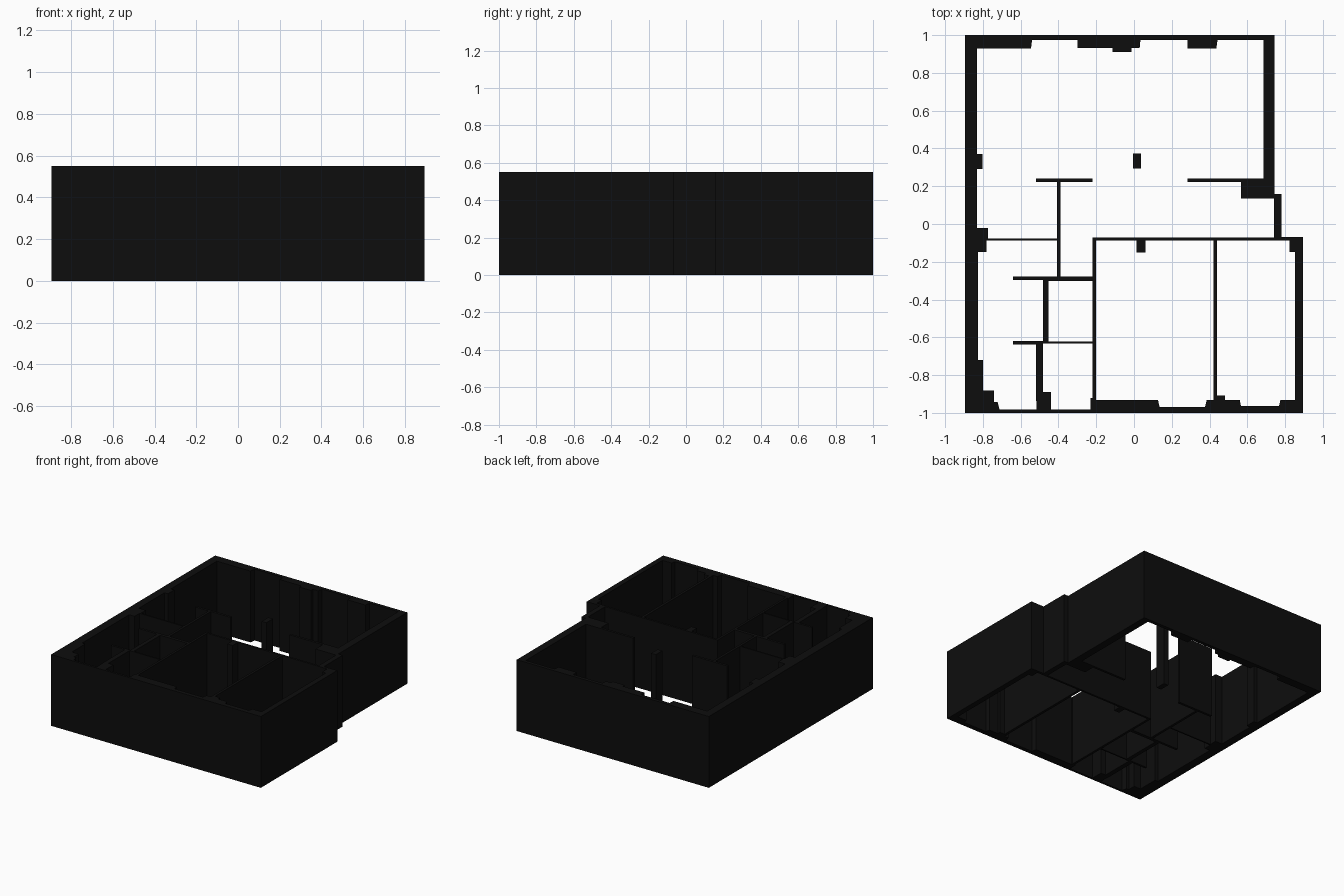
import bpy, bmesh
from mathutils import Vector

H = 0.55  # wall height

black = bpy.data.materials.new("black_plaster")
black.diffuse_color = (0.004, 0.004, 0.004, 1)


def extrude_plan(name, *loops):
    """Fill closed plan outlines (later loops are holes) and raise them to wall height."""
    bm = bmesh.new()
    edges = []
    for loop in loops:
        vs = [bm.verts.new((x, y, 0)) for x, y in loop]
        edges += [bm.edges.new((a, b)) for a, b in zip(vs, vs[1:] + vs[:1])]
    bmesh.ops.triangle_fill(bm, use_beauty=True, edges=edges, normal=Vector((0, 0, 1)))
    top = bmesh.ops.extrude_face_region(bm, geom=bm.faces[:])["geom"]
    bmesh.ops.translate(bm, vec=(0, 0, H),
                        verts=[v for v in top if isinstance(v, bmesh.types.BMVert)])
    bmesh.ops.recalc_face_normals(bm, faces=bm.faces[:])
    mesh = bpy.data.meshes.new(name)
    bm.to_mesh(mesh)
    bm.free()
    mesh.materials.append(black)
    obj = bpy.data.objects.new(name, mesh)
    bpy.context.collection.objects.link(obj)
    return obj


def wall(name, x0, x1, y0, y1):
    return extrude_plan(name, [(x0, y0), (x1, y0), (x1, y1), (x0, y1)])


# Outer shell: outside outline, then inside outline with its piers, side by side
outside = [(-0.895, 1), (0.745, 1), (0.745, 0.16), (0.782, 0.16),
           (0.782, -0.068), (0.895, -0.068), (0.895, -1), (-0.895, -1)]
north = [(-0.832, 0.93), (-0.545, 0.93), (-0.54, 0.973),
         (-0.298, 0.973), (-0.298, 0.933), (-0.113, 0.933), (-0.113, 0.91),
         (-0.014, 0.91), (-0.014, 0.933), (0.03, 0.933), (0.034, 0.973),
         (0.282, 0.973), (0.282, 0.93), (0.436, 0.93), (0.442, 0.973)]
east = [(0.686, 0.973), (0.686, 0.241), (0.567, 0.241), (0.567, 0.135),
        (0.742, 0.135), (0.742, -0.088), (0.822, -0.088), (0.822, -0.148),
        (0.853, -0.148), (0.853, -0.931)]
south = [(0.775, -0.931), (0.768, -0.963), (0.566, -0.963), (0.56, -0.931),
         (0.483, -0.931), (0.483, -0.907), (0.44, -0.907), (0.44, -0.931),
         (0.385, -0.931), (0.376, -0.968), (0.135, -0.968), (0.127, -0.931),
         (-0.2, -0.931), (-0.2, -0.922), (-0.23, -0.922), (-0.23, -0.983),
         (-0.44, -0.983), (-0.44, -0.89), (-0.483, -0.89), (-0.52, -0.89),
         (-0.515, -0.983), (-0.712, -0.983), (-0.722, -0.942)]
west = [(-0.742, -0.942), (-0.742, -0.882), (-0.8, -0.882), (-0.8, -0.72),
        (-0.826, -0.72), (-0.826, -0.148), (-0.78, -0.148), (-0.78, -0.088),
        (-0.773, -0.088), (-0.773, -0.02), (-0.832, -0.02), (-0.832, 0.292),
        (-0.802, 0.292), (-0.802, 0.37), (-0.832, 0.37)]
extrude_plan("outer_walls", outside, north + east + south + west)

# Free-standing column in the large room
wall("column", -0.004, 0.036, 0.294, 0.374)

# Hall partitions
wall("hall_wall_right", 0.282, 0.567, 0.222, 0.241)
extrude_plan("hall_wall_left", [
    (-0.52, 0.241), (-0.22, 0.241), (-0.22, 0.222), (-0.388, 0.222),
    (-0.388, -0.278), (-0.407, -0.278), (-0.407, 0.222), (-0.52, 0.222)])
wall("west_room_wall", -0.773, -0.407, -0.088, -0.077)

# Cross wall and the two bedroom dividers, one joined outline
extrude_plan("bedroom_walls", [
    (-0.22, -0.072), (0.742, -0.072), (0.742, -0.088), (0.44, -0.088),
    (0.44, -0.907), (0.42, -0.907), (0.42, -0.088), (0.06, -0.088),
    (0.06, -0.15), (0.013, -0.15), (0.013, -0.088), (-0.202, -0.088),
    (-0.202, -0.922), (-0.22, -0.922)])
wall("divider_foot", 0.42, 0.44, -0.931, -0.907)

# Small service rooms
extrude_plan("service_room_walls", [
    (-0.64, -0.278), (-0.22, -0.278), (-0.22, -0.303), (-0.452, -0.303),
    (-0.452, -0.622), (-0.22, -0.622), (-0.22, -0.633), (-0.483, -0.633),
    (-0.483, -0.89), (-0.52, -0.89), (-0.52, -0.637), (-0.64, -0.637),
    (-0.64, -0.62), (-0.483, -0.62), (-0.483, -0.297), (-0.64, -0.297)])
